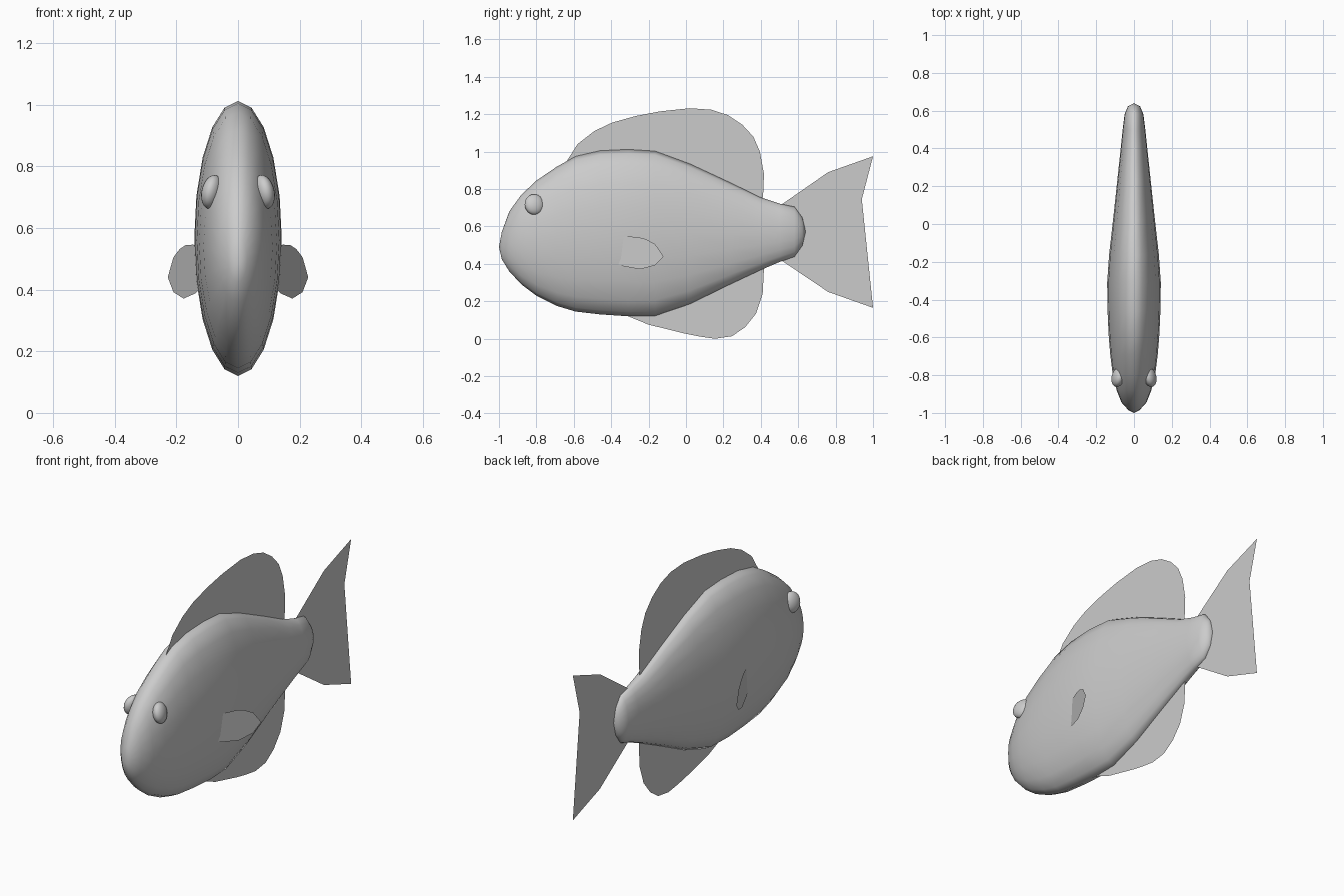
import bpy, bmesh, math

if "Cube" in bpy.data.objects:
    bpy.data.objects.remove(bpy.data.objects["Cube"])


def finish(name, bm):
    me = bpy.data.meshes.new(name)
    bm.to_mesh(me)
    bm.free()
    ob = bpy.data.objects.new(name, me)
    bpy.context.collection.objects.link(ob)
    return ob


def sheet(name, points):
    """Single thin face from 3D outline points."""
    bm = bmesh.new()
    bm.faces.new([bm.verts.new(p) for p in points])
    bmesh.ops.triangulate(bm, faces=bm.faces[:])
    return finish(name, bm)


# Body: elliptical rings (y, top z, bottom z, half width)
SIDES = 20
rings = [(-.985, .57, .425, .03), (-.945, .68, .36, .066), (-.88, .77, .29, .092),
         (-.80, .845, .23, .112), (-.69, .92, .175, .126), (-.59, .975, .145, .134),
         (-.46, 1.005, .13, .14), (-.31, 1.012, .12, .142), (-.165, 1.003, .122, .132),
         (.02, .935, .185, .111), (.235, .835, .29, .088), (.395, .757, .365, .071),
         (.50, .722, .41, .06), (.58, .705, .438, .05), (.622, .648, .497, .033)]
bm = bmesh.new()
loops = []
for y, top, bot, w in rings:
    c, h = (top + bot) / 2, (top - bot) / 2
    loops.append([bm.verts.new((w * math.sin(2 * math.pi * i / SIDES), y,
                                c + h * math.cos(2 * math.pi * i / SIDES)))
                  for i in range(SIDES)])
nose = bm.verts.new((0, -1, .49))
end = bm.verts.new((0, .64, .572))
for i in range(SIDES):
    j = (i + 1) % SIDES
    for a, b in zip(loops, loops[1:]):
        bm.faces.new((a[i], a[j], b[j], b[i]))
    bm.faces.new((nose, loops[0][j], loops[0][i]))
    bm.faces.new((end, loops[-1][i], loops[-1][j]))
bmesh.ops.recalc_face_normals(bm, faces=bm.faces[:])
for f in bm.faces:
    f.smooth = True
finish("body", bm)

# Middle fins: flat outlines (y, z), bases hidden inside the body
fins = {
    "dorsal_fin": [(.412, .755), (.417, .88), (.395, 1.0), (.36, 1.08), (.30, 1.145),
                   (.225, 1.195), (.135, 1.224), (.02, 1.232), (-.14, 1.215), (-.27, 1.19),
                   (-.395, 1.155), (-.49, 1.11), (-.58, 1.04), (-.64, .945), (-.55, .9),
                   (-.15, .9), (.36, .72)],
    "belly_fin": [(-.31, .12), (-.2, .075), (-.005, .027), (.07, .012), (.155, 0),
                  (.245, .013), (.315, .06), (.375, .135), (.41, .24), (.417, .375),
                  (.36, .41), (-.05, .26), (-.3, .18)],
    "tail_fin": [(.515, .415), (.76, .25), (1, .165), (.94, .385), (.92, .575),
                 (.94, .745), (1, .975), (.76, .89), (.515, .72), (.46, .57)],
}
for name, pts in fins.items():
    sheet(name, [(0, y, z) for y, z in pts])

# Side fins (flared outwards) and eyes
side_fin = [(-.42, .42), (-.34, .388), (-.245, .371), (-.165, .392), (-.12, .44),
            (-.165, .505), (-.215, .532), (-.26, .544), (-.32, .546), (-.42, .53)]
for s, tag in ((1, "right"), (-1, "left")):
    pts = [(s * (.228 + .41 * (y + .12)), y, z) for y, z in side_fin]
    sheet("side_fin_" + tag, pts if s > 0 else pts[::-1])
    bpy.ops.mesh.primitive_uv_sphere_add(segments=20, ring_count=12, radius=1,
                                         location=(s * .084, -.81, .717),
                                         rotation=(0, s * math.radians(-12), s * math.radians(14)))
    eye = bpy.context.object
    eye.name = "eye_" + tag
    eye.scale = (.033, .054, .056)
    bpy.ops.object.shade_smooth()
